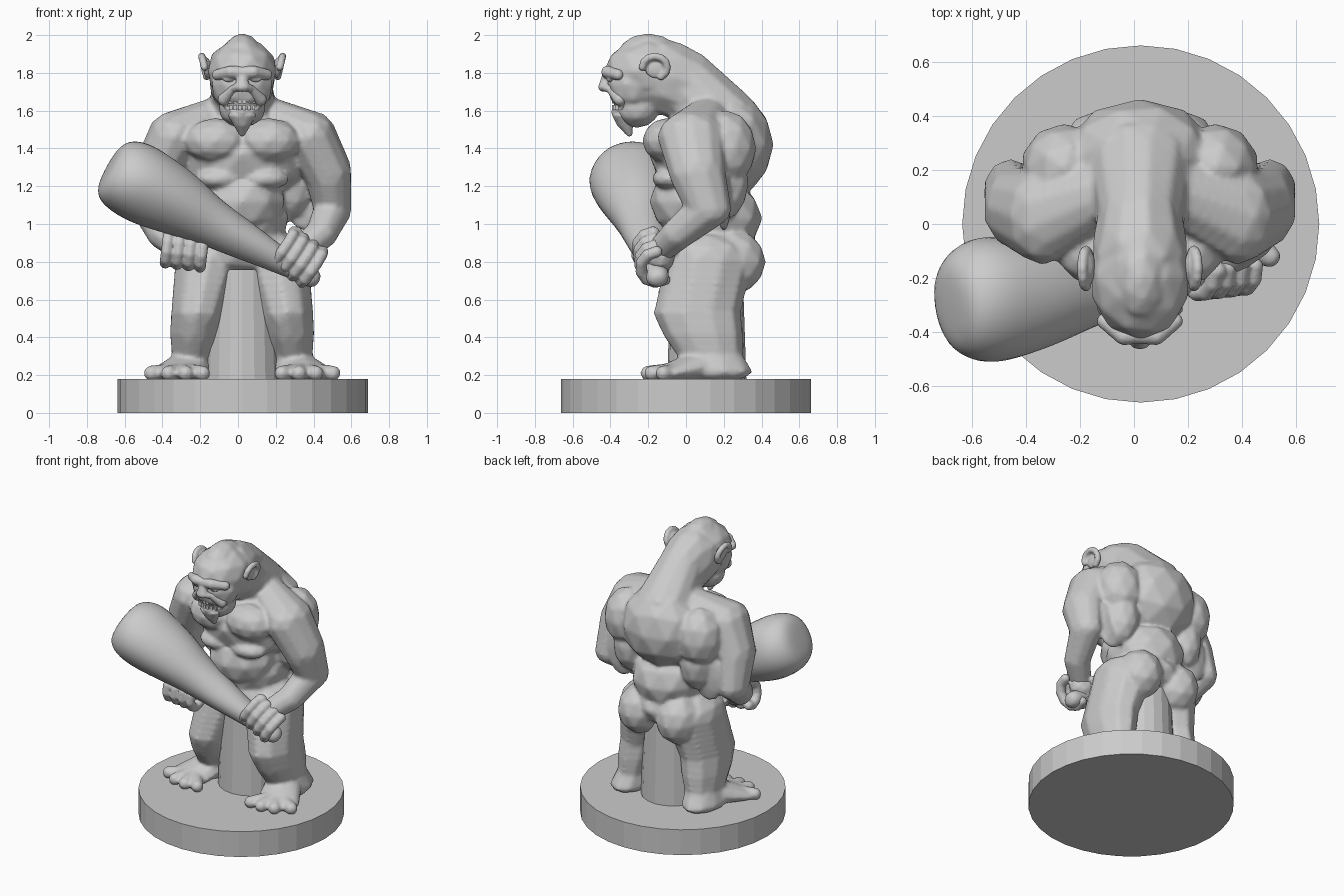
import bpy, bmesh, math, random
from mathutils import Vector, Matrix

random.seed(4)
cube = bpy.data.objects.get("Cube")
if cube:
    bpy.data.objects.remove(cube, do_unlink=True)

CX = 0.022  # the figure's plane of symmetry
grey = bpy.data.materials.new("clay grey")
grey.use_nodes = True
grey.diffuse_color = (0.6, 0.6, 0.6, 1)
grey.node_tree.nodes["Principled BSDF"].inputs["Base Color"].default_value = (0.6, 0.6, 0.6, 1)


def radii(r):
    return Vector(r) if isinstance(r, tuple) else Vector((r, r, r))


def blob(bm, c, r, sides=(1,)):
    """Ellipsoid; sides=(1, -1) adds the mirrored twin."""
    r = radii(r)
    for s in sides:
        m = Matrix.Translation((CX + s * c[0], c[1], c[2])) @ Matrix.Diagonal((*r, 1))
        bmesh.ops.create_icosphere(bm, subdivisions=2, radius=1.02, matrix=m)


def chain(bm, stops, sides=(1,), steps=7):
    """Tapered limb: ellipsoids blended between (centre, radius) stops."""
    for (c0, r0), (c1, r1) in zip(stops, stops[1:]):
        for i in range(steps + 1):
            t = i / steps
            c = Vector(c0).lerp(Vector(c1), t)
            blob(bm, c, tuple(radii(r0).lerp(radii(r1), t)), sides)


def add_object(name, bm, voxel=0, smooth=0, subdiv=0):
    mesh = bpy.data.meshes.new(name)
    bm.to_mesh(mesh)
    bm.free()
    ob = bpy.data.objects.new(name, mesh)
    bpy.context.collection.objects.link(ob)
    if voxel:
        mod = ob.modifiers.new("fuse", 'REMESH')
        mod.mode, mod.voxel_size, mod.use_smooth_shade = 'VOXEL', voxel, True
        mod = ob.modifiers.new("soften", 'SMOOTH')
        mod.factor, mod.iterations = 0.5, smooth
    if subdiv:
        ob.modifiers.new("round", 'SUBSURF').levels = subdiv
    bpy.ops.object.select_all(action='DESELECT')
    ob.select_set(True)
    bpy.context.view_layer.objects.active = ob
    bpy.ops.object.convert(target='MESH')
    bpy.ops.object.shade_smooth_by_angle(angle=math.radians(10 if not (voxel or subdiv) else 60))
    ob.data.materials.clear()
    ob.data.materials.append(grey)
    return ob


BOTH = (1, -1)

# Round base and the support post between the legs
bm = bmesh.new()
bmesh.ops.create_cone(bm, cap_ends=True, segments=32, radius1=0.662, radius2=0.662,
                      depth=0.18, matrix=Matrix.Translation((0.025, 0, 0.09)))
add_object("base", bm)
bm = bmesh.new()
bmesh.ops.create_cone(bm, cap_ends=True, segments=20, radius1=0.21, radius2=0.19,
                      depth=0.6, matrix=Matrix.Translation((CX, 0.11, 0.46)))
add_object("support_post", bm)

# Body: torso
bm = bmesh.new()
blob(bm, (0, 0.13, 0.86), (0.29, 0.26, 0.16))
blob(bm, (0, 0.13, 1.03), (0.25, 0.27, 0.22))
blob(bm, (0, 0.04, 1.12), (0.23, 0.23, 0.2))
blob(bm, (0, 0.11, 1.37), (0.36, 0.3, 0.26))
blob(bm, (0, 0.24, 1.42), (0.28, 0.22, 0.27))
blob(bm, (0.14, -0.1, 1.44), (0.17, 0.13, 0.12), BOTH)      # chest
blob(bm, (0.12, -0.08, 1.24), (0.13, 0.1, 0.06), BOTH)      # ribs
blob(bm, (0.28, 0.21, 1.4), (0.16, 0.16, 0.2), BOTH)        # shoulder blades
blob(bm, (0.26, 0.2, 1.22), (0.12, 0.13, 0.2), BOTH)
blob(bm, (0.34, 0.2, 1.14), (0.12, 0.04, 0.18), BOTH)       # web behind the arm
blob(bm, (0.15, 0.25, 0.8), (0.15, 0.17, 0.17), BOTH)       # buttocks
chain(bm, [((0, -0.12, 1.78), (0.18, 0.2, 0.2)), ((0, 0.0, 1.73), (0.16, 0.18, 0.19)),
           ((0, 0.2, 1.54), (0.2, 0.2, 0.19))])             # neck and hump
# Shoulders and arms
chain(bm, [((0.12, 0.12, 1.56), 0.12), ((0.36, 0.03, 1.46), (0.14, 0.18, 0.14)),
           ((0.455, 0.06, 1.27), (0.125, 0.15, 0.14)), ((0.48, 0.12, 1.08), (0.1, 0.12, 0.1)),
           ((0.42, -0.04, 0.95), (0.085, 0.09, 0.085)), ((0.31, -0.14, 0.86), 0.07)], BOTH)
# Legs and feet
chain(bm, [((0.18, 0.12, 0.8), (0.18, 0.23, 0.16)), ((0.235, 0.06, 0.53), (0.145, 0.23, 0.13)),
           ((0.25, 0.09, 0.42), (0.135, 0.21, 0.1)), ((0.265, 0.13, 0.3), (0.11, 0.17, 0.08)),
           ((0.28, 0.14, 0.22), (0.13, 0.21, 0.06))], BOTH)
chain(bm, [((0.28, 0.08, 0.25), (0.12, 0.13, 0.08)),
           ((0.35, -0.08, 0.21), (0.15, 0.1, 0.045))], BOTH)
for x, y in ((0.21, -0.19), (0.3, -0.2), (0.39, -0.18), (0.48, -0.12)):
    chain(bm, [((0.32, -0.04, 0.23), 0.04), ((x, y, 0.21), 0.042)], BOTH)
# Skull and jaw
blob(bm, (0, -0.2, 1.81), (0.185, 0.23, 0.17))
blob(bm, (0, -0.2, 1.9), (0.1, 0.16, 0.108))
blob(bm, (0, -0.28, 1.74), (0.165, 0.14, 0.16))
blob(bm, (0, -0.26, 1.61), (0.125, 0.12, 0.1))
add_object("body", bm, 0.012, 5)

# Face: brow, nose, cheeks, eyes, lips, beard
bm = bmesh.new()
chain(bm, [((0, -0.41, 1.8), 0.035), ((0.06, -0.415, 1.805), 0.034),
           ((0.13, -0.36, 1.79), 0.03)], BOTH)
chain(bm, [((0, -0.42, 1.78), 0.026), ((0, -0.435, 1.725), (0.042, 0.03, 0.026))])
blob(bm, (0.035, -0.42, 1.72), 0.022, BOTH)
blob(bm, (0.07, -0.4, 1.765), (0.032, 0.02, 0.014), BOTH)
chain(bm, [((0.05, -0.405, 1.715), 0.02), ((0.095, -0.35, 1.66), 0.035)], BOTH)
ring = [((0.088 * math.cos(a), -0.38 + 0.05 * abs(math.cos(a)), 1.635 + 0.042 * math.sin(a)), 0.017)
        for a in [math.tau * i / 12 for i in range(13)]]
chain(bm, ring, steps=3)
chain(bm, [((0, -0.34, 1.575), (0.075, 0.05, 0.03)), ((0, -0.325, 1.535), (0.05, 0.045, 0.03)),
           ((0, -0.3, 1.48), 0.018)])
add_object("face", bm, 0.007, 2)

# Teeth in two rows
bm = bmesh.new()
for i in range(6):
    x = (i - 2.5) * 0.024
    for z in (1.65, 1.617):
        m = Matrix.Translation((CX + x, -0.382 + abs(x) * 0.35, z)) @ Matrix.Diagonal((0.018, 0.03, 0.025, 1))
        bmesh.ops.create_cube(bm, size=1, matrix=m)
add_object("teeth", bm)

# Ears: a curled rim around a flat lobe
bm = bmesh.new()
rim = []
for i in range(9):
    a = math.radians(-60 + 30 * i)
    rim.append(((0.2 + 0.014 * math.sin(a), -0.165 + 0.066 * math.cos(a), 1.83 + 0.058 * math.sin(a)), 0.02))
chain(bm, rim, BOTH, 3)
blob(bm, (0.185, -0.16, 1.825), (0.02, 0.06, 0.055), BOTH)
add_object("ears", bm, 0.008, 2)


# Hands: a palm with four fingers curled around an axis
def hand(name, centre, axis, grip):
    bm = bmesh.new()
    centre, axis = Vector(centre), Vector(axis).normalized()
    front = Vector((0, -1, 0))
    front = (front - axis * front.dot(axis)).normalized()
    up = axis.cross(front)
    if up.z < 0:
        up.negate()
    blob(bm, centre - front * 0.03, (0.1, 0.075, 0.085))
    for i in range(4):
        mid = centre + axis * (i - 1.5) * 0.062
        stops = []
        for k in range(7):
            a = math.radians(-120 + 35 * k)
            stops.append((mid + grip * (front * math.cos(a) + up * 1.15 * math.sin(a)), 0.031))
        chain(bm, stops, steps=4)
    chain(bm, [(centre - axis * 0.05, 0.04), (centre - axis * 0.08 + up * 0.1, 0.035)])
    add_object(name, bm, 0.008, 2)


hand("left_hand", (0.295, -0.165, 0.825), (0.8, 0.1, -0.55), 0.085)
hand("right_hand", (-0.305, -0.19, 0.865), (1, 0, -0.12), 0.072)

# Club: lumpy rings lofted from the heavy end to the pommel
bm = bmesh.new()
start, end = Vector((-0.6, -0.29, 1.265)), Vector((0.39, -0.15, 0.715))
axis = (end - start).normalized()
side = axis.cross(Vector((0, 0, 1))).normalized()
up = side.cross(axis)
profile = [(-0.085, 0.09), (-0.065, 0.18), (0.03, 0.222), (0.15, 0.215), (0.3, 0.18), (0.45, 0.14),
           (0.6, 0.115), (0.75, 0.09), (0.88, 0.065), (0.96, 0.055), (1.0, 0.062), (1.04, 0.035)]
N = 9
rings = []
for t, r in profile:
    c = start.lerp(end, t)
    ring = []
    for k in range(N):
        a = math.tau * k / N
        q = r * random.uniform(0.96, 1.1)
        ring.append(bm.verts.new(c + side * q * 1.1 * math.cos(a) + up * q * math.sin(a)))
    rings.append(ring)
for a, b in zip(rings, rings[1:]):
    for k in range(N):
        bm.faces.new((a[k], a[(k + 1) % N], b[(k + 1) % N], b[k]))
bm.faces.new(rings[0][::-1])
bm.faces.new(rings[-1])
bmesh.ops.recalc_face_normals(bm, faces=bm.faces)
add_object("club", bm, subdiv=2)
